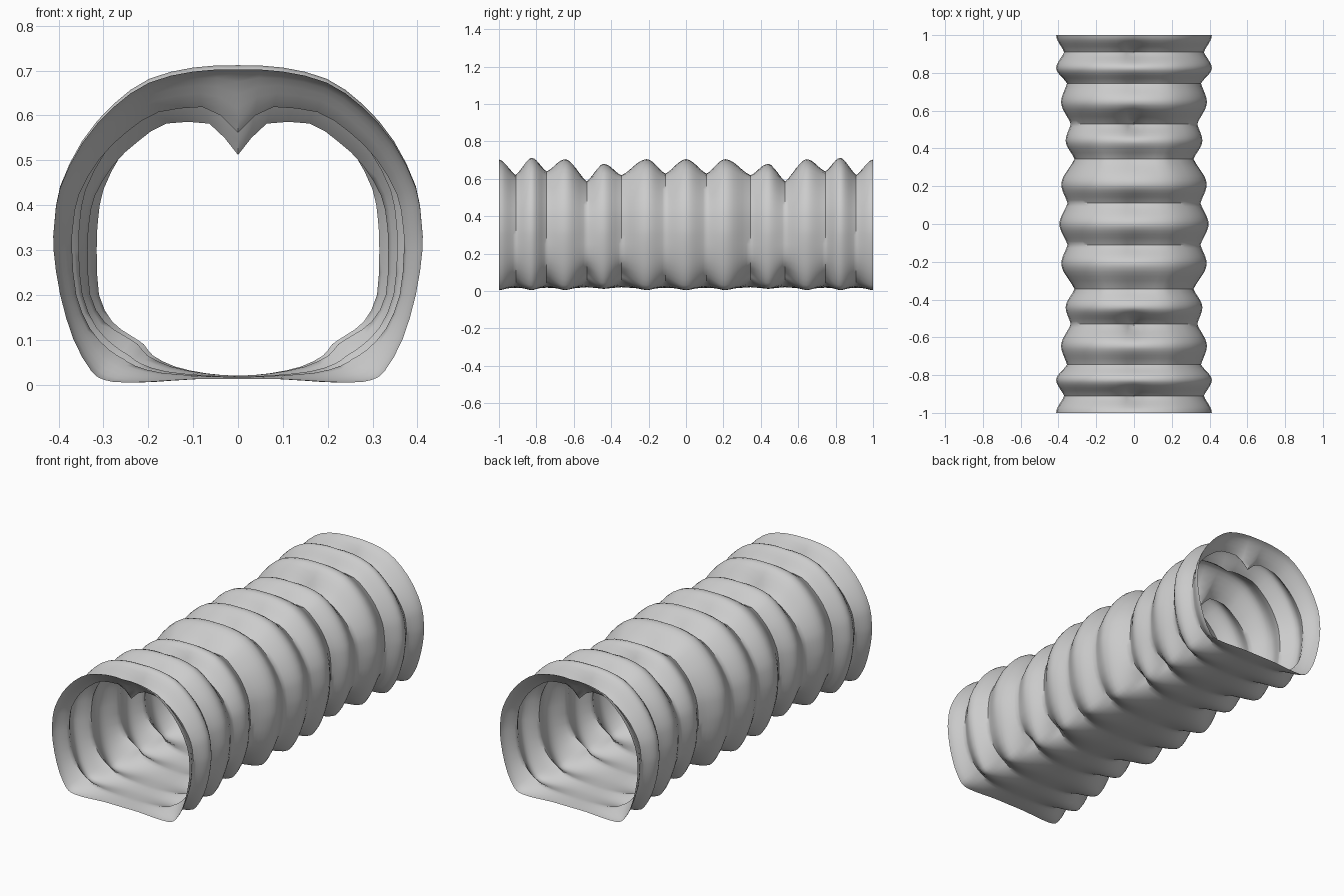
import bpy
import bmesh
import math
from mathutils import Vector

default_cube = bpy.data.objects.get("Cube")
if default_cube:
    bpy.data.objects.remove(default_cube, do_unlink=True)

# Half cross-sections (x, z) from floor centre to crown, at a ridge and at a groove
RIDGE = [(0, .012), (.1, .012), (.2, .006), (.26, .005), (.3, .01), (.33, .03), (.37, .1), (.4, .2),
         (.415, .3), (.413, .36), (.4, .44), (.35, .54), (.28, .62), (.2, .675), (.1, .7), (0, .705)]
GROOVE = [(0, .02), (.07, .025), (.14, .04), (.19, .065), (.21, .09), (.24, .11), (.28, .14), (.31, .2),
          (.315, .3), (.312, .36), (.3, .42), (.26, .49), (.21, .54), (.15, .58), (.06, .583), (0, .585)]

# Stations from the middle to one end: y, half width, crown height, groove amount, crown notch
STATIONS = [(0, .395, .705, 0, 0), (.11, .352, .63, .6, .02), (.21, .385, .705, 0, 0),
            (.345, .315, .62, 1, .01), (.44, .362, .68, .15, 0), (.53, .335, .587, 1, .075),
            (.645, .386, .705, 0, 0), (.745, .355, .642, .7, .015), (.825, .412, .712, 0, 0),
            (.91, .37, .622, .6, .06), (1, .412, .703, 0, 0)]
STEPS = 6


def smooth_path(points):
    """Pass a Catmull-Rom curve through the half section, mirrored at its ends."""
    pts = [Vector(p) for p in points]
    pts = [Vector((-pts[1].x, pts[1].y))] + pts + [Vector((-pts[-2].x, pts[-2].y))]
    path = []
    for a, b, c, d in zip(pts, pts[1:], pts[2:], pts[3:]):
        for t in (0, .5):
            path.append(b + (c - a) * t / 2 + (a * 2 - b * 5 + c * 4 - d) * t * t / 2
                        + (b * 3 - a - c * 3 + d) * t ** 3 / 2)
    return path + [pts[-2]]


ridge_path = smooth_path(RIDGE)
groove_path = smooth_path(GROOVE)


def section(station):
    """Closed ring of points for one station."""
    y, width, crown, groove, notch = station
    half = [a.lerp(b, groove) for a, b in zip(ridge_path, groove_path)]
    widest = max(p.x for p in half)
    top = half[-1].y
    mid = .3
    ring = []
    for p in half:
        x, z = p.x * width / widest, p.y
        if z > mid:
            z = mid + (z - mid) * (crown - mid) / (top - mid)
            z -= notch * max(0, 1 - x / .07) ** 1.3
        ring.append(Vector((x, y, z)))
    mirrored = [Vector((-p.x, p.y, p.z)) for p in ring[-2:0:-1]]
    return ring + mirrored


def blend(a, b, t):
    """Ease between stations, with round ridges and tighter grooves."""
    soft = t * t * (3 - 2 * t)
    if b[3] > a[3]:
        bulge = 1 - math.sin(math.pi / 2 * (1 - t))
    else:
        bulge = math.sin(math.pi / 2 * t)
    f = (soft + bulge) / 2
    values = [u + (v - u) * f for u, v in zip(a, b)]
    values[0] = a[0] + (b[0] - a[0]) * t
    return values


# Stations over the full length, both halves alike
full = [(-s[0],) + s[1:] for s in STATIONS[:0:-1]] + STATIONS
sections = [section(blend(a, b, i / STEPS)) for a, b in zip(full, full[1:]) for i in range(STEPS)]
sections.append(section(full[-1]))

# Open corrugated tunnel skin
bm = bmesh.new()
rings = [[bm.verts.new(p) for p in ring] for ring in sections]
for near, far in zip(rings, rings[1:]):
    for i in range(len(near)):
        j = (i + 1) % len(near)
        bm.faces.new((near[i], near[j], far[j], far[i]))
bm.normal_update()
side = max(bm.faces, key=lambda f: f.calc_center_median().x)
if side.normal.x < 0:
    bmesh.ops.reverse_faces(bm, faces=bm.faces[:])
mesh = bpy.data.meshes.new("tunnel_skin")
bm.to_mesh(mesh)
bm.free()

# Plain grey material
grey = bpy.data.materials.new("light grey")
grey.use_nodes = True
colour = (.6, .6, .6, 1)
grey.diffuse_color = colour
grey.node_tree.nodes["Principled BSDF"].inputs["Base Color"].default_value = colour
mesh.materials.append(grey)

tunnel = bpy.data.objects.new("tunnel_skin", mesh)
bpy.context.collection.objects.link(tunnel)
bpy.context.view_layer.objects.active = tunnel
tunnel.select_set(True)
bpy.ops.object.shade_smooth_by_angle(angle=math.radians(50))
